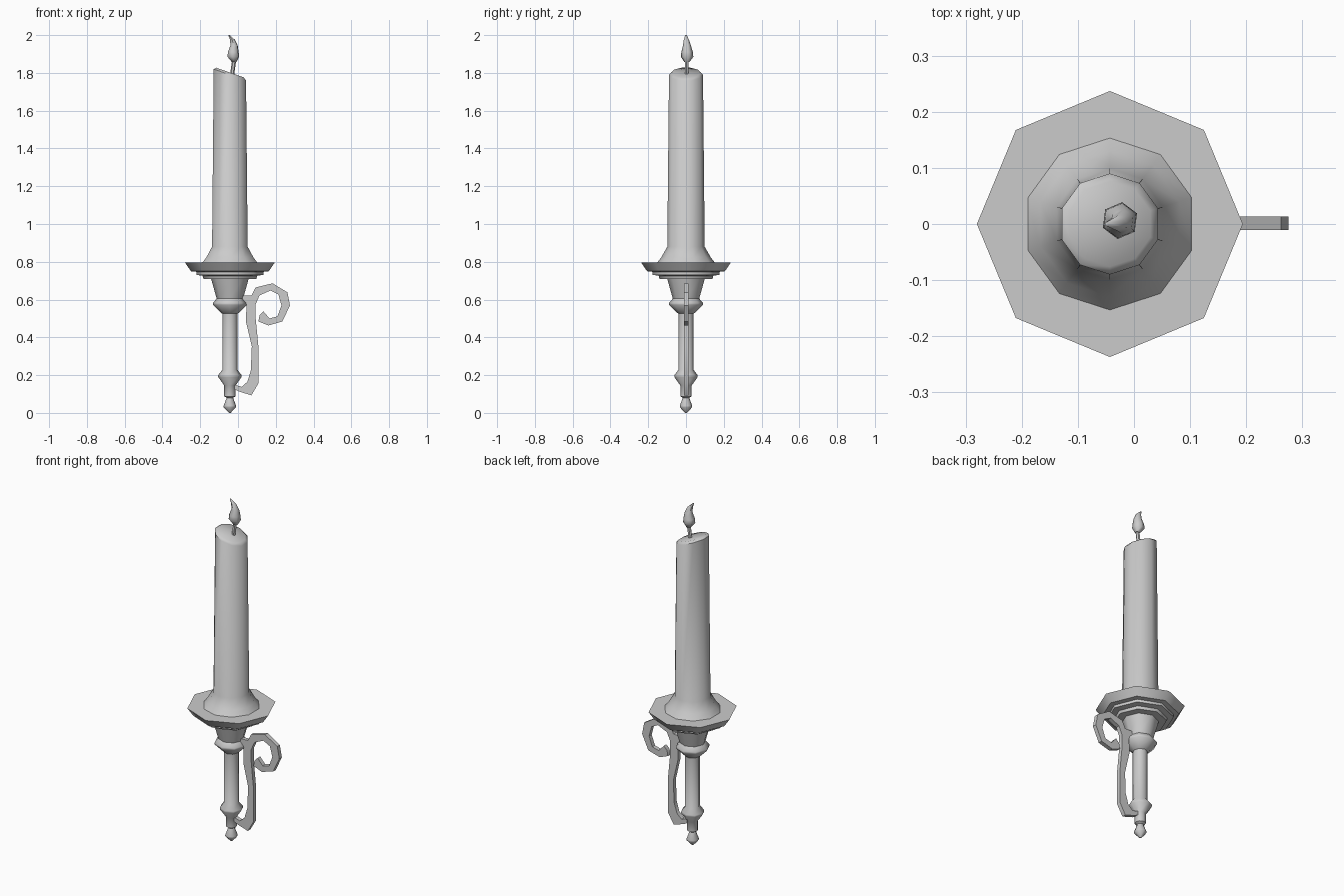
import bpy, bmesh
from math import sin, cos, pi, radians

AX = -0.043  # x of the candlestick axis


def finish(name, bm, angle=47):
    bmesh.ops.remove_doubles(bm, verts=bm.verts, dist=1e-5)
    bmesh.ops.recalc_face_normals(bm, faces=bm.faces)
    me = bpy.data.meshes.new(name)
    bm.to_mesh(me)
    bm.free()
    ob = bpy.data.objects.new(name, me)
    bpy.context.collection.objects.link(ob)
    bpy.ops.object.select_all(action='DESELECT')
    ob.select_set(True)
    bpy.context.view_layer.objects.active = ob
    bpy.ops.object.shade_smooth_by_angle(angle=radians(angle))
    return ob


def loft(name, rings, sides, start=0.0, slant=None, angle=47):
    """Stack of rings (x, y, z, radius); slant maps ring index to a z slope along x."""
    bm = bmesh.new()
    loops = []
    for i, (x, y, z, r) in enumerate(rings):
        k = (slant or {}).get(i, 0)
        loop = []
        for s in range(sides):
            a = start + 2 * pi * s / sides
            loop.append(bm.verts.new((x + r * cos(a), y + r * sin(a), z + k * r * cos(a))))
        loops.append(loop)
    for a, b in zip(loops, loops[1:]):
        for s in range(sides):
            t = (s + 1) % sides
            bm.faces.new((a[s], a[t], b[t], b[s]))
    bm.faces.new(loops[0][::-1])
    bm.faces.new(loops[-1])
    return finish(name, bm, angle)


def turned(name, profile, sides, **kw):
    return loft(name, [(AX, 0, z, r) for r, z in profile], sides, **kw)


# Turned stem: finial, lower ring, column, collar and cup
turned("stem", [(0.004, 0.0), (0.033, 0.03), (0.033, 0.038), (0.017, 0.08),
                (0.03, 0.088), (0.03, 0.145), (0.062, 0.19), (0.062, 0.2),
                (0.04, 0.228), (0.04, 0.525), (0.047, 0.53), (0.09, 0.572),
                (0.09, 0.582), (0.07, 0.605), (0.1, 0.712)], 8)

# Octagonal drip dish with stepped underside
turned("drip_dish", [(0.09, 0.708), (0.14, 0.71), (0.145, 0.726), (0.178, 0.731),
                     (0.178, 0.747), (0.206, 0.75), (0.237, 0.795)], 8)

# Candle with melted foot and slanted top
turned("candle", [(0.157, 0.79), (0.13, 0.825), (0.099, 0.88), (0.09, 1.79), (0.076, 1.802)],
       10, start=pi / 2, slant={3: -0.35, 4: -0.35})

# Wick and flame
loft("wick", [(-0.033, 0.003, 1.78, 0.011), (-0.02, 0.004, 1.87, 0.011)], 6)
loft("flame", [(-0.02, 0.005, 1.858, 0.014), (-0.025, 0.006, 1.885, 0.033),
               (-0.025, 0.006, 1.91, 0.031), (-0.021, 0.005, 1.945, 0.021),
               (-0.029, 0.002, 1.975, 0.014), (-0.048, 0, 2.0, 0.004)],
     6, start=0.4, angle=60)

# Flat scrolled handle, outline in (x, z)
outline = [(0.02, 0.622), (0.071, 0.622), (0.093, 0.664), (0.183, 0.686), (0.262, 0.638),
           (0.275, 0.569), (0.235, 0.484), (0.161, 0.463), (0.108, 0.484), (0.114, 0.516),
           (0.135, 0.537), (0.167, 0.5), (0.209, 0.511), (0.23, 0.569), (0.214, 0.627),
           (0.172, 0.648), (0.114, 0.622), (0.093, 0.574), (0.093, 0.505), (0.108, 0.352),
           (0.108, 0.156), (0.071, 0.093), (0.003, 0.114), (-0.024, 0.13), (-0.015, 0.148),
           (0.02, 0.138), (0.05, 0.165), (0.068, 0.225), (0.073, 0.352), (0.042, 0.484),
           (0.045, 0.574), (0.018, 0.598)]
bm = bmesh.new()
face = bm.faces.new([bm.verts.new((x, -0.011, z)) for x, z in outline])
ext = bmesh.ops.extrude_face_region(bm, geom=[face], use_keep_orig=True)
bmesh.ops.translate(bm, vec=(0, 0.024, 0),
                    verts=[g for g in ext["geom"] if isinstance(g, bmesh.types.BMVert)])
finish("handle", bm, 35)
